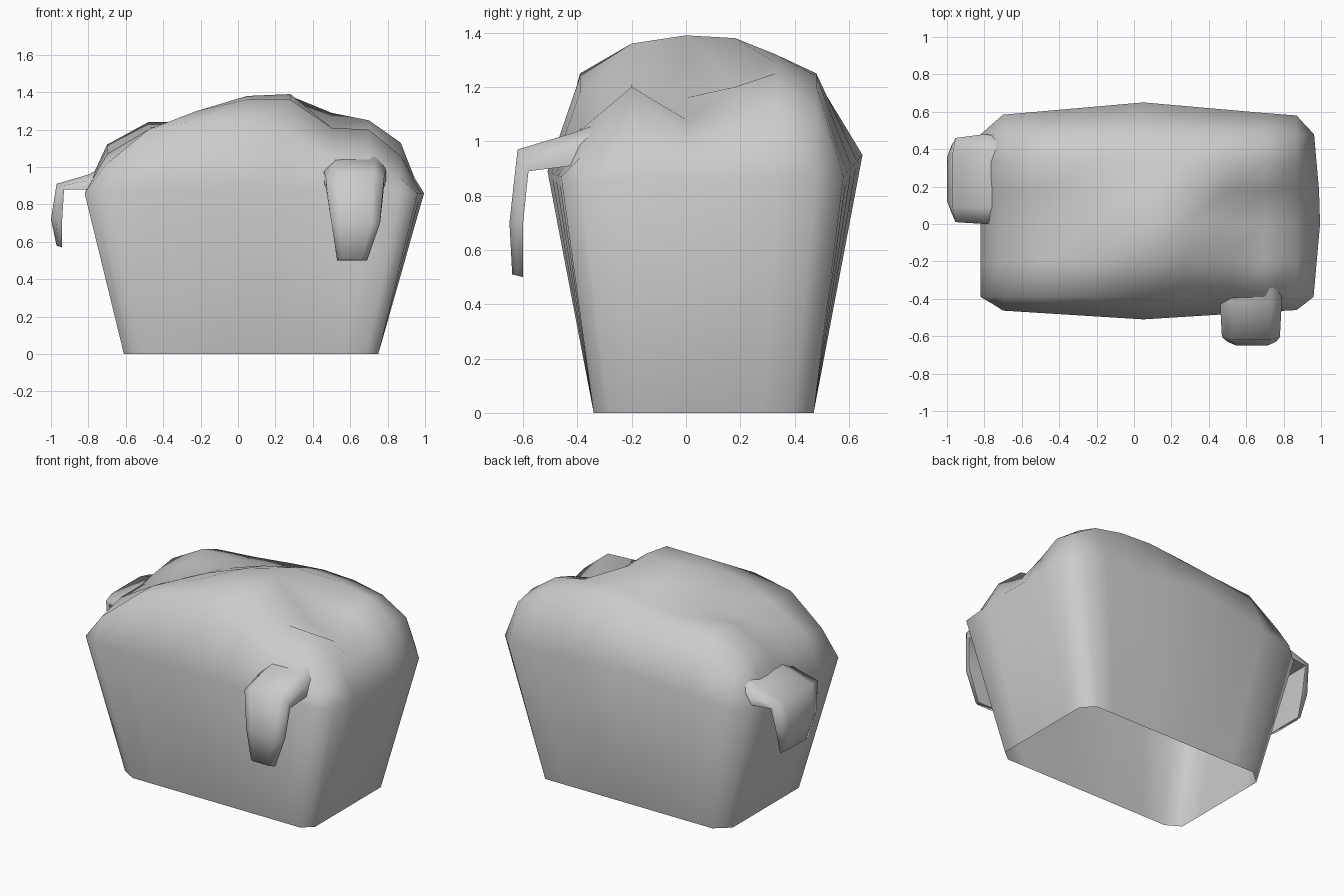
import bpy, bmesh

if "Cube" in bpy.data.objects:
    bpy.data.objects.remove(bpy.data.objects["Cube"])


def make_object(name, bm, angle):
    bmesh.ops.recalc_face_normals(bm, faces=bm.faces[:])
    me = bpy.data.meshes.new(name)
    bm.to_mesh(me)
    bm.free()
    ob = bpy.data.objects.new(name, me)
    bpy.context.collection.objects.link(ob)
    bpy.ops.object.select_all(action='DESELECT')
    ob.select_set(True)
    bpy.context.view_layer.objects.active = ob
    bpy.ops.object.shade_smooth_by_angle(angle=angle)
    return ob


# Lumpy top: grid of heights whose border is the rim of the container
XS = [-.82, -.70, -.48, -.22, .05, .28, .50, .70, .87, .96]
YS = [-.46, -.39, -.20, 0, .18, .33, .48, .58]
HEIGHTS = [
    [1.02, 1.20, 1.25, 1.24, 1.18, 1.05, 1.04, .94],
    [1.07, 1.20, 1.30, 1.36, 1.36, 1.21, 1.20, 1.06],
    [1.07, 1.16, 1.28, 1.38, 1.39, 1.16, 1.08, 1.00],
    [1.10, 1.21, 1.24, 1.33, 1.38, 1.21, 1.20, 1.06],
    [1.12, 1.24, 1.24, 1.26, 1.32, 1.29, 1.25, 1.13],
    [1.03, 1.18, 1.20, 1.23, 1.25, 1.24, 1.20, 1.10],
]
NX, NY = len(XS), len(YS)


def top_point(i, j):
    x, y = XS[i], YS[j]
    edge_x, edge_y = i in (0, NX - 1), j in (0, NY - 1)
    mid = max(0, 1 - abs(x - .05) / .8)          # rim bulges at mid side
    if edge_x and edge_y:                        # chamfered corner
        xn = XS[1] if i == 0 else XS[-2]
        yn = YS[1] if j == 0 else YS[-2]
        return (x + xn) / 2, (y + yn) / 2, .86
    if edge_y:
        return x, y + (-.05 if j == 0 else .07) * mid, .87 + (.02 if j == 0 else .08) * mid
    if edge_x:
        return x + (.04 * max(0, 1 - abs(y - .06) / .45) if i else 0), y, .86
    return x, y, HEIGHTS[j - 1][i - 1]


def bottom_point(i, j):
    x, y = XS[i], YS[j]
    if i in (0, NX - 1) and j in (0, NY - 1):
        x, y, _ = top_point(i, j)
    fx = (x - XS[0]) / (XS[-1] - XS[0])
    fy = (y - YS[0]) / (YS[-1] - YS[0])
    return -.61 + 1.36 * fx, -.34 + .81 * fy, 0


bm = bmesh.new()
grid = [[bm.verts.new(top_point(i, j)) for i in range(NX)] for j in range(NY)]
for j in range(NY - 1):
    for i in range(NX - 1):
        bm.faces.new((grid[j][i], grid[j][i + 1], grid[j + 1][i + 1], grid[j + 1][i]))

# Tapered side walls, open underneath
border = ([(i, 0) for i in range(NX)] + [(NX - 1, j) for j in range(1, NY)]
          + [(i, NY - 1) for i in range(NX - 2, -1, -1)]
          + [(0, j) for j in range(NY - 2, 0, -1)])
low = [bm.verts.new(bottom_point(i, j)) for i, j in border]
for k, (i, j) in enumerate(border):
    n = (k + 1) % len(border)
    i2, j2 = border[n]
    bm.faces.new((low[k], low[n], grid[j2][i2], grid[j][i]))
make_object("heaped_container", bm, 1.3)


# Flaps hanging over the rim: (outer reach, outer z, inner reach, inner z, side a, side b)
def flap(name, stations, place):
    bm = bmesh.new()
    rings = []
    for o, zo, n, zn, a, b in stations:
        c = (b - a) * .18
        om, zm = o * .6 + n * .4, zo * .6 + zn * .4
        pts = [(n, a, zn), (om, a, zm), (o, a + c, zo),
               (o, b - c, zo), (om, b, zm), (n, b, zn)]
        rings.append([bm.verts.new(place(*p)) for p in pts])
    for r, s in zip(rings, rings[1:]):
        for k in range(6):
            bm.faces.new((r[k], r[(k + 1) % 6], s[(k + 1) % 6], s[k]))
    bm.faces.new(rings[0])
    bm.faces.new(rings[-1])
    make_object(name, bm, 1.45)


flap("left_flap", [
    (.62, 1.06, .66, .90, .02, .46),
    (.80, .96, .80, .88, 0, .48),
    (.97, .91, .93, .88, .01, .46),
    (1.0, .72, .94, .72, .06, .42),
    (.97, .58, .94, .57, .11, .38)],
    lambda o, s, z: (-o, s, z))
flap("front_flap", [
    (.28, 1.08, .34, .93, .48, .78),
    (.42, 1.03, .42, .91, .46, .79),
    (.62, .97, .58, .89, .47, .78),
    (.65, .70, .60, .70, .50, .76),
    (.64, .51, .60, .50, .53, .69)],
    lambda o, s, z: (s, -o, z))
